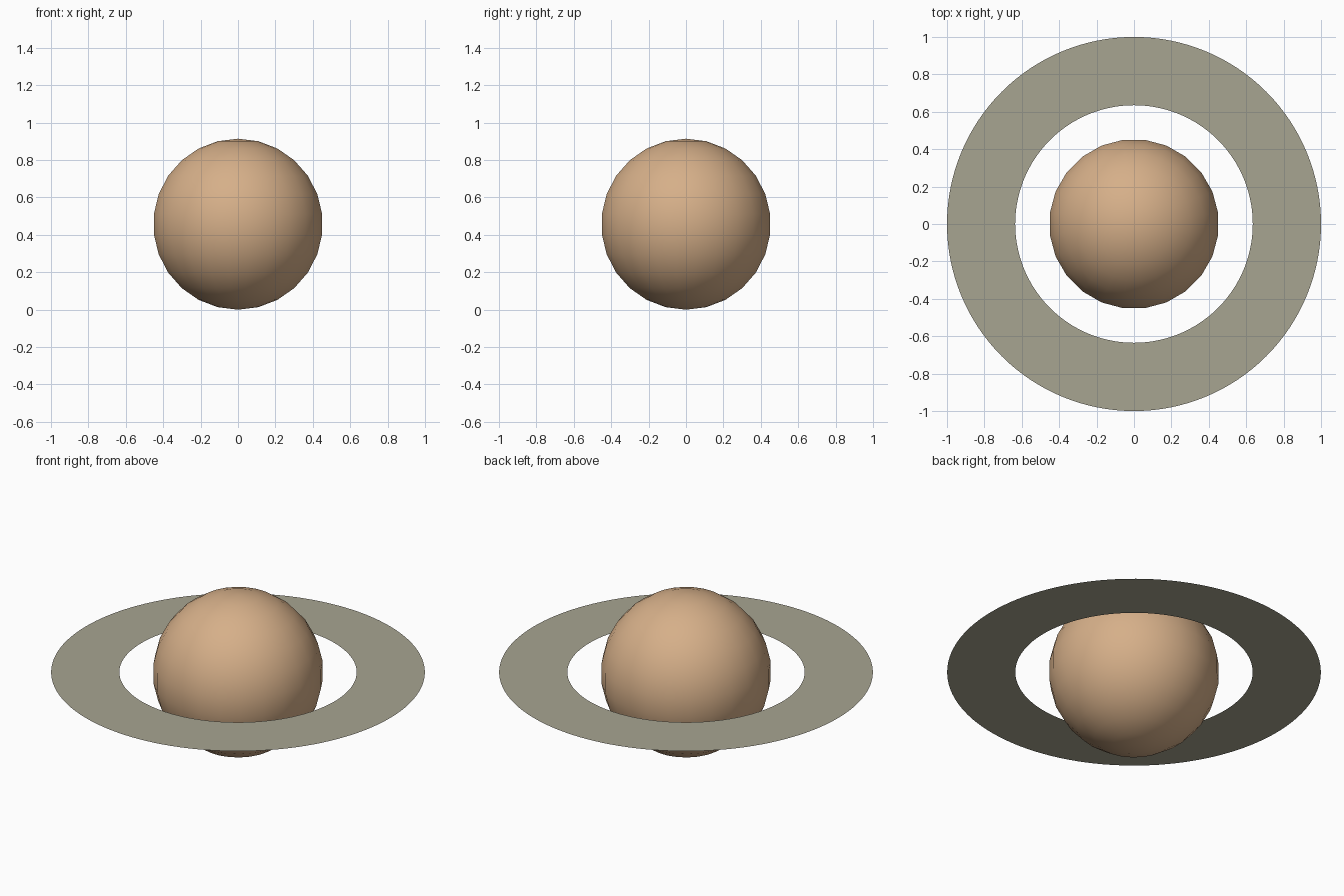
import bpy, bmesh, math
from mathutils import Matrix

if "Cube" in bpy.data.objects:
    bpy.data.objects.remove(bpy.data.objects["Cube"])

R = 0.457                      # globe radius
RING_IN, RING_OUT = 0.635, 1.0
RING_SIDES = 128


def material(name, rgb):
    m = bpy.data.materials.new(name)
    m.diffuse_color = (*rgb, 1.0)
    m.use_nodes = True
    m.node_tree.nodes["Principled BSDF"].inputs["Base Color"].default_value = m.diffuse_color
    return m


def add_object(name, bm, mat, height):
    mesh = bpy.data.meshes.new(name)
    bm.to_mesh(mesh)
    bm.free()
    mesh.materials.append(mat)
    ob = bpy.data.objects.new(name, mesh)
    ob.location.z = height
    bpy.context.collection.objects.link(ob)
    return ob


# Smooth planet globe, turned half a segment so flats face the axes
bm = bmesh.new()
bmesh.ops.create_uvsphere(bm, u_segments=24, v_segments=13, radius=R,
                          matrix=Matrix.Rotation(math.radians(7.5), 4, 'Z'))
for f in bm.faces:
    f.smooth = True
add_object("planet_globe", bm, material("warm tan", (0.67, 0.43, 0.25)), R)

# Paper-thin flat ring around the equator
bm = bmesh.new()
loops = []
for r in (RING_IN, RING_OUT):
    loops.append([bm.verts.new((r * math.cos(a), r * math.sin(a), 0))
                  for a in (2 * math.pi * i / RING_SIDES for i in range(RING_SIDES))])
inner, outer = loops
for i in range(RING_SIDES):
    j = (i + 1) % RING_SIDES
    bm.faces.new((inner[i], outer[i], outer[j], inner[j]))
add_object("planet_ring", bm, material("dusty grey", (0.39, 0.375, 0.285)), R)
